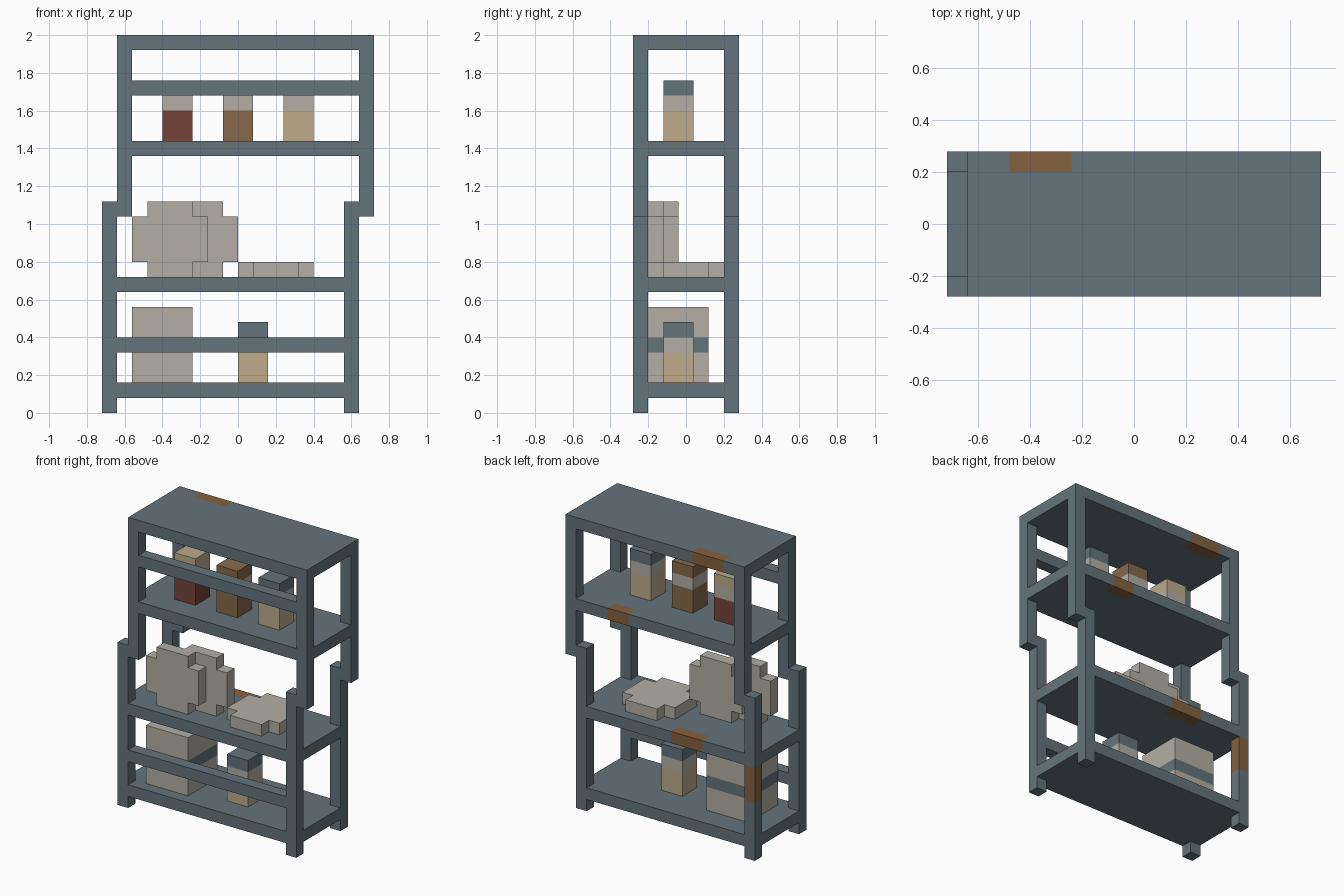
import bpy
import bmesh
from mathutils import Vector

UNIT = 0.08  # every part sits on one block grid

if "Cube" in bpy.data.objects:
    bpy.data.objects.remove(bpy.data.objects["Cube"], do_unlink=True)


def material(name, hex_code):
    srgb = [int(hex_code[i:i + 2], 16) / 255 for i in (0, 2, 4)]
    colour = [c / 12.92 if c <= 0.04045 else ((c + 0.055) / 1.055) ** 2.4 for c in srgb] + [1]
    mat = bpy.data.materials.new(name)
    mat.use_nodes = True
    mat.diffuse_color = colour
    mat.node_tree.nodes["Principled BSDF"].inputs["Base Color"].default_value = colour
    return mat


SLATE = material("slate_metal", "64747A")
RUST = material("rust_brown", "85623F")
STONE = material("warm_grey", "B3AFA6")
TAN = material("tan", "BDAB8B")
BROWN = material("brown", "866A4B")
RED = material("brick_red", "75443A")


def cells(lo, hi):
    """All grid cells of a block between two corners."""
    return [(x, y, z) for x in range(lo[0], hi[0])
            for y in range(lo[1], hi[1]) for z in range(lo[2], hi[2])]


def build(name, blocks):
    """Join blocks (low corner, high corner, material); later blocks repaint earlier ones."""
    solid = {}
    for lo, hi, mat in blocks:
        solid.update({c: mat for c in cells(lo, hi)})
    mats = list(dict.fromkeys(solid.values()))
    bm = bmesh.new()
    for cell, mat in solid.items():
        for axis in range(3):
            for side in (0, 1):
                near = list(cell)
                near[axis] += 2 * side - 1
                if tuple(near) in solid:
                    continue
                u, v = (axis + 1) % 3, (axis + 2) % 3
                corners = []
                for du, dv in ((0, 0), (1, 0), (1, 1), (0, 1)):
                    p = Vector(cell)
                    p[axis] += side
                    p[u] += du
                    p[v] += dv
                    p.y -= 3.5
                    corners.append(bm.verts.new(p * UNIT))
                face = bm.faces.new(corners if side else corners[::-1])
                face.material_index = mats.index(mat)
    # weld the skin and merge flat areas of one colour
    bmesh.ops.remove_doubles(bm, verts=bm.verts[:], dist=UNIT / 100)
    bmesh.ops.dissolve_limit(bm, angle_limit=0.01, verts=bm.verts[:],
                             edges=bm.edges[:], delimit={'MATERIAL'})
    mesh = bpy.data.meshes.new(name)
    bm.to_mesh(mesh)
    bm.free()
    for mat in mats:
        mesh.materials.append(mat)
    bpy.context.collection.objects.link(bpy.data.objects.new(name, mesh))


def rack(name, left, bottom, top, shelves, rail, rust):
    """Four posts, full-depth shelves, one front rail and rusted spots."""
    right = left + 17
    blocks = [((x, y, bottom), (x + 1, y + 1, top), SLATE)
              for x in (left, right - 1) for y in (0, 6)]
    blocks += [((left, 0, z), (right, 7, z + 1), SLATE) for z in shelves]
    blocks.append(((left, 0, rail), (right, 1, rail + 1), SLATE))
    blocks += [(lo, hi, RUST) for lo, hi in rust]
    build(name, blocks)


# Rack halves, the upper one shifted sideways
rack("lower_rack", -9, 0, 14, (1, 8), 4,
     [((-4, 6, 8), (-1, 7, 9)), ((-9, 6, 5), (-8, 7, 8))])
rack("upper_rack", -8, 13, 25, (17, 24), 21,
     [((-6, 6, 24), (-3, 7, 25)), ((3, 6, 17), (5, 7, 18))])


def canister(name, x, z, body, lid):
    build(name, [((x, 2, z), (x + 2, 4, z + 2), body),
                 ((x, 2, z + 2), (x + 2, 4, z + 3), STONE),
                 ((x, 2, z + 3), (x + 2, 4, z + 4), lid)])


# Canisters with a pale band and a lid
canister("red_canister", -5, 18, RED, TAN)
canister("brown_canister", -1, 18, BROWN, BROWN)
canister("tan_canister", 3, 18, TAN, SLATE)
canister("lower_canister", 0, 2, TAN, SLATE)

# Storage crate with a dark belt
build("crate", [((-7, 1, 2), (-3, 5, 7), STONE), ((-7, 1, 4), (-3, 5, 5), SLATE)])


def plate(name, x, y, z, flat=False):
    """Plate five cells wide with its corners cut off."""
    blocks = []
    for a, b in ((0, 1), (1, 0)):
        lo, hi = (a, b), (5 - a, 5 - b)
        if flat:
            blocks.append(((x + lo[0], y + lo[1], z), (x + hi[0], y + hi[1], z + 1), STONE))
        else:
            blocks.append(((x + lo[0], y, z + lo[1]), (x + hi[0], y + 1, z + hi[1]), STONE))
    build(name, blocks)


# Plates on the middle shelf
plate("front_standing_plate", -7, 1, 9)
plate("back_standing_plate", -5, 2, 9)
plate("flat_plate", 0, 1, 9, flat=True)
